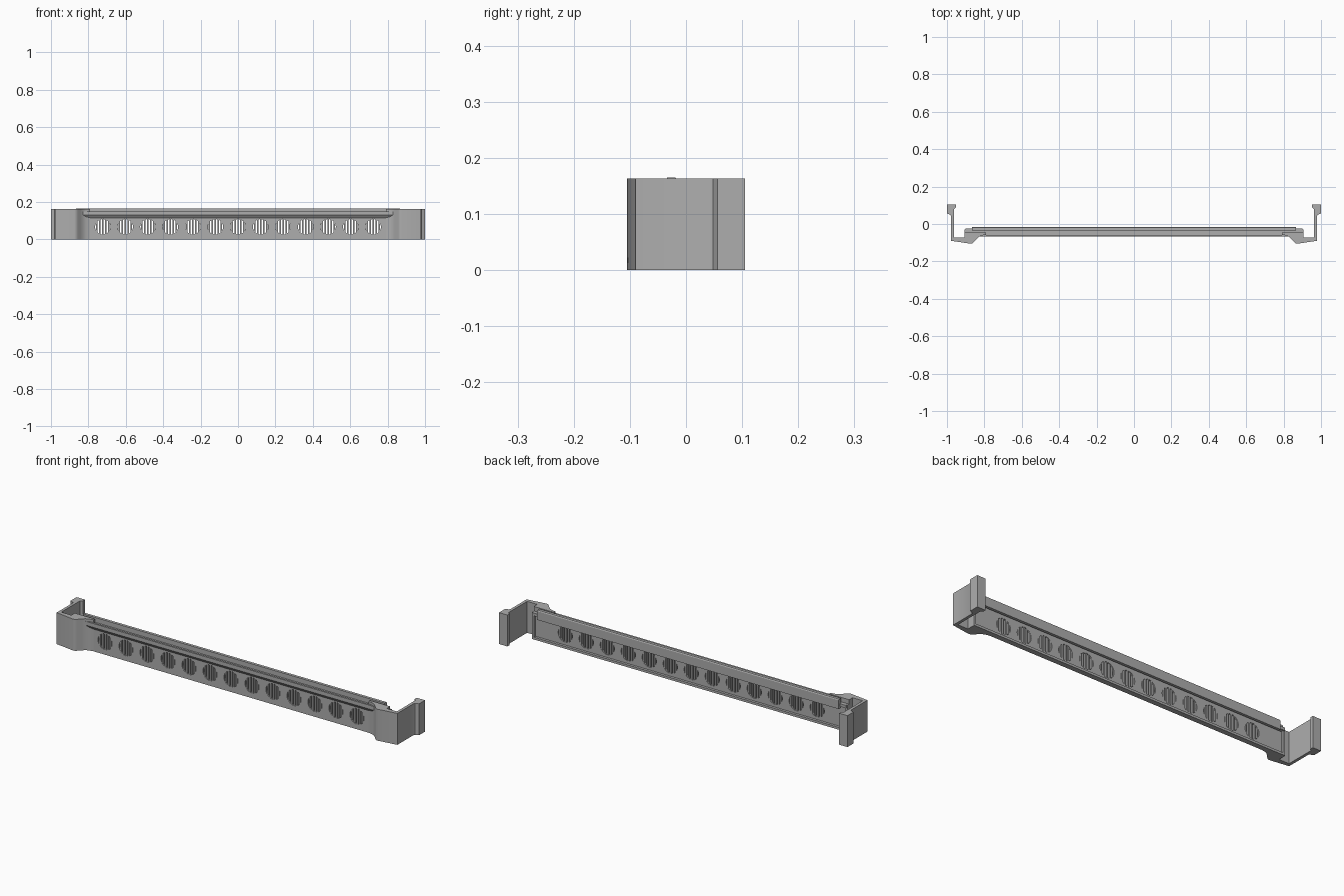
import bpy, bmesh, math
from mathutils import Vector

cube = bpy.data.objects.get("Cube")
if cube:
    bpy.data.objects.remove(cube, do_unlink=True)

grey = bpy.data.materials.new("plain_grey")
grey.use_nodes = True
GREY = (0.42, 0.42, 0.42, 1)
grey.diffuse_color = GREY
grey.node_tree.nodes["Principled BSDF"].inputs["Base Color"].default_value = GREY


def finish(bm, name):
    bmesh.ops.recalc_face_normals(bm, faces=bm.faces)
    mesh = bpy.data.meshes.new(name)
    bm.to_mesh(mesh)
    bm.free()
    mesh.materials.append(grey)
    ob = bpy.data.objects.new(name, mesh)
    bpy.context.collection.objects.link(ob)
    return ob


def prism(bm, points, offset):
    """Extrude a closed outline of 3D points along an offset."""
    face = bm.faces.new([bm.verts.new(p) for p in points])
    new = bmesh.ops.extrude_face_region(bm, geom=[face])["geom"]
    verts = [v for v in new if isinstance(v, bmesh.types.BMVert)]
    bmesh.ops.translate(bm, verts=verts, vec=Vector(offset))


def along_x(name, profile, half):
    bm = bmesh.new()
    prism(bm, [(-half, y, z) for y, z in profile], (2 * half, 0, 0))
    return finish(bm, name)


def box(bm, x0, x1, y0, y1, z0, z1):
    prism(bm, [(x0, y0, z0), (x1, y0, z0), (x1, y1, z0), (x0, y1, z0)], (0, 0, z1 - z0))


# Long bar: thin plate, overhanging front lip, top flange and bottom ledge
bar = along_x("bar", [
    (-.03, 0), (-.057, 0), (-.057, .115), (-.068, .13), (-.068, .15), (-.058, .15),
    (-.058, .14), (-.025, .14), (-.025, .125), (-.043, .125), (-.043, .012), (-.03, .012)], .9)

# Rear rail along the top edge
along_x("top_rail", [(-.03, .115), (-.016, .115), (-.016, .16), (-.019, .165),
                     (-.034, .165), (-.034, .14), (-.03, .14)], .865)

# Row of round vents
HOLES = [(i - 6) * .1205 for i in range(13)]
RADIUS, MID = .041, .067
bm = bmesh.new()
for cx in HOLES:
    ring = [(cx + RADIUS * math.cos(a * math.pi / 16), -.1, MID + RADIUS * math.sin(a * math.pi / 16))
            for a in range(32)]
    prism(bm, ring, (0, .1, 0))
cutter = finish(bm, "vent_cutter")
cutter.hide_render = True
mod = bar.modifiers.new("vents", "BOOLEAN")
mod.operation = "DIFFERENCE"
mod.solver = "EXACT"
mod.object = cutter
bpy.context.view_layer.objects.active = bar
bpy.ops.object.modifier_apply(modifier=mod.name)
bpy.data.objects.remove(cutter, do_unlink=True)

# Upright slats inside every vent
bm = bmesh.new()
for cx in HOLES:
    for k in range(-2, 3):
        dx = k * .016
        h = math.sqrt(RADIUS ** 2 - dx ** 2) + .002
        box(bm, cx + dx - .004, cx + dx + .004, -.0565, -.0435, MID - h, MID + h)
finish(bm, "vent_slats")

# End brackets: flared front, side arm and hooked rear flange
OUTLINE = [(.79, -.057), (.812, -.061), (.828, -.068), (.843, -.082), (.856, -.096),
           (.864, -.103), (.875, -.105), (.978, -.09), (.978, .043), (.981, .048),
           (.99, .052), (1, .056), (1, .105), (.952, .105), (.952, .088), (.963, .08),
           (.963, -.073), (.905, -.073), (.905, -.045), (.79, -.045)]
for side, name in ((1, "left"), (-1, "right")):
    bm = bmesh.new()
    prism(bm, [(side * x, y, 0) for x, y in OUTLINE], (0, 0, .163))
    bracket = finish(bm, name + "_end_bracket")
    bpy.ops.object.select_all(action="DESELECT")
    bracket.select_set(True)
    bpy.context.view_layer.objects.active = bracket
    bpy.ops.object.shade_smooth_by_angle(angle=math.radians(32))
    # Stop post at the end of the bar
    bm = bmesh.new()
    xs = sorted((side * .893, side * .905))
    box(bm, *xs, -.05, -.03, 0, .14)
    finish(bm, name + "_end_post")
